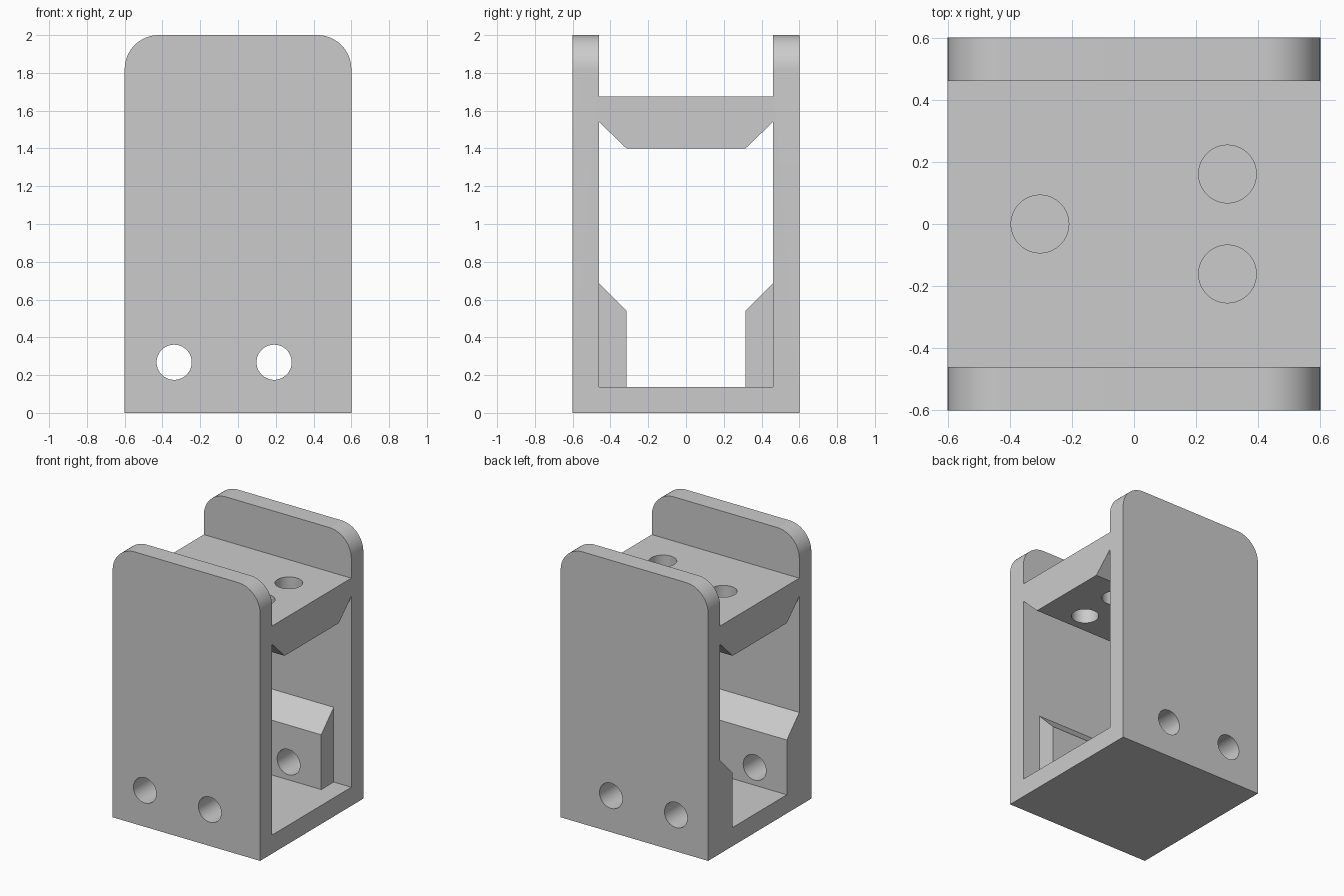
import bpy, bmesh, math
from mathutils import Matrix, Vector

if "Cube" in bpy.data.objects:
    bpy.data.objects.remove(bpy.data.objects["Cube"], do_unlink=True)

HALF = 0.6        # half width and depth
WALL = 0.46       # inner face of the walls
FLOOR = 0.137     # top of the floor
STEP = 0.315      # inner face of the blocks and end of the bridge chamfers
HOLE = 0.093      # radius of every hole

grey = bpy.data.materials.new("plain_grey")
grey.use_nodes = True
colour = (0.6, 0.6, 0.6, 1)
grey.diffuse_color = colour
grey.node_tree.nodes["Principled BSDF"].inputs["Base Color"].default_value = colour


def make_object(name, bm):
    bmesh.ops.recalc_face_normals(bm, faces=bm.faces)
    mesh = bpy.data.meshes.new(name)
    bm.to_mesh(mesh)
    bm.free()
    mesh.materials.append(grey)
    obj = bpy.data.objects.new(name, mesh)
    bpy.context.collection.objects.link(obj)
    return obj


def prism(profile, x0, x1):
    """Extrude a (y, z) outline along x."""
    bm = bmesh.new()
    face = bm.faces.new([bm.verts.new((x0, y, z)) for y, z in profile])
    out = bmesh.ops.extrude_face_region(bm, geom=[face])
    moved = [g for g in out["geom"] if isinstance(g, bmesh.types.BMVert)]
    bmesh.ops.translate(bm, verts=moved, vec=(x1 - x0, 0, 0))
    return bm


def cylinder(name, centre, depth, axis):
    bm = bmesh.new()
    turn = Matrix.Rotation(math.pi / 2, 4, "X") if axis == "Y" else Matrix()
    bmesh.ops.create_cone(bm, cap_ends=True, segments=64, radius1=HOLE, radius2=HOLE,
                          depth=depth, matrix=Matrix.Translation(centre) @ turn)
    return make_object(name, bm)


def combine(target, tool, operation):
    """Bake one boolean into the target and discard the tool."""
    mod = target.modifiers.new("combine", "BOOLEAN")
    mod.operation, mod.solver, mod.object = operation, "EXACT", tool
    bpy.context.view_layer.update()
    graph = bpy.context.evaluated_depsgraph_get()
    baked = bpy.data.meshes.new_from_object(target.evaluated_get(graph))
    target.modifiers.clear()
    target.data = baked
    bpy.data.objects.remove(tool, do_unlink=True)


# Frame: two tall walls joined by a solid core up to the bridge top
outline = [(-HALF, 0), (HALF, 0), (HALF, 2), (WALL, 2), (WALL, 1.675),
           (-WALL, 1.675), (-WALL, 2), (-HALF, 2)]
bm = prism(outline, -HALF, HALF)
corners = [e for e in bm.edges if all(v.co.z > 1.99 and abs(v.co.x) > 0.59 for v in e.verts)
           and abs(e.verts[0].co.x - e.verts[1].co.x) < 0.01]
bmesh.ops.bevel(bm, geom=corners, offset=0.18, segments=16, profile=0.5, affect="EDGES")
frame = make_object("bracket_frame", bm)

# Open chamber between floor and bridge, with chamfers under the bridge
chamber = [(-WALL, FLOOR), (WALL, FLOOR), (WALL, 1.54), (STEP, 1.4),
           (-STEP, 1.4), (-WALL, 1.54)]
combine(frame, make_object("chamber_cutter", prism(chamber, -0.8, 0.8)), "DIFFERENCE")

# Sloped mounting blocks on both walls, set back from the right end
for side in (-1, 1):
    block = [(side * y, z) for y, z in
             [(STEP, 0.07), (0.53, 0.07), (0.53, 0.687), (WALL, 0.687), (STEP, 0.54)]]
    combine(frame, make_object("mounting_block", prism(block, -HALF, 0.457)), "UNION")

# Holes through the blocks and through the bridge
for x in (-0.338, 0.191):
    combine(frame, cylinder("side_hole", Vector((x, 0, 0.268)), 1.6, "Y"), "DIFFERENCE")
for x, y in ((-0.303, 0), (0.301, 0.161), (0.301, -0.161)):
    combine(frame, cylinder("bridge_hole", Vector((x, y, 1.55)), 0.6, "Z"), "DIFFERENCE")

# Merge flat regions and smooth only the curved faces
bm = bmesh.new()
bm.from_mesh(frame.data)
bmesh.ops.remove_doubles(bm, verts=bm.verts, dist=0.0001)
bmesh.ops.dissolve_limit(bm, angle_limit=math.radians(1), verts=bm.verts, edges=bm.edges)
bm.to_mesh(frame.data)
bm.free()
bpy.ops.object.select_all(action="DESELECT")
frame.select_set(True)
bpy.context.view_layer.objects.active = frame
bpy.ops.object.shade_smooth_by_angle(angle=math.radians(30))
